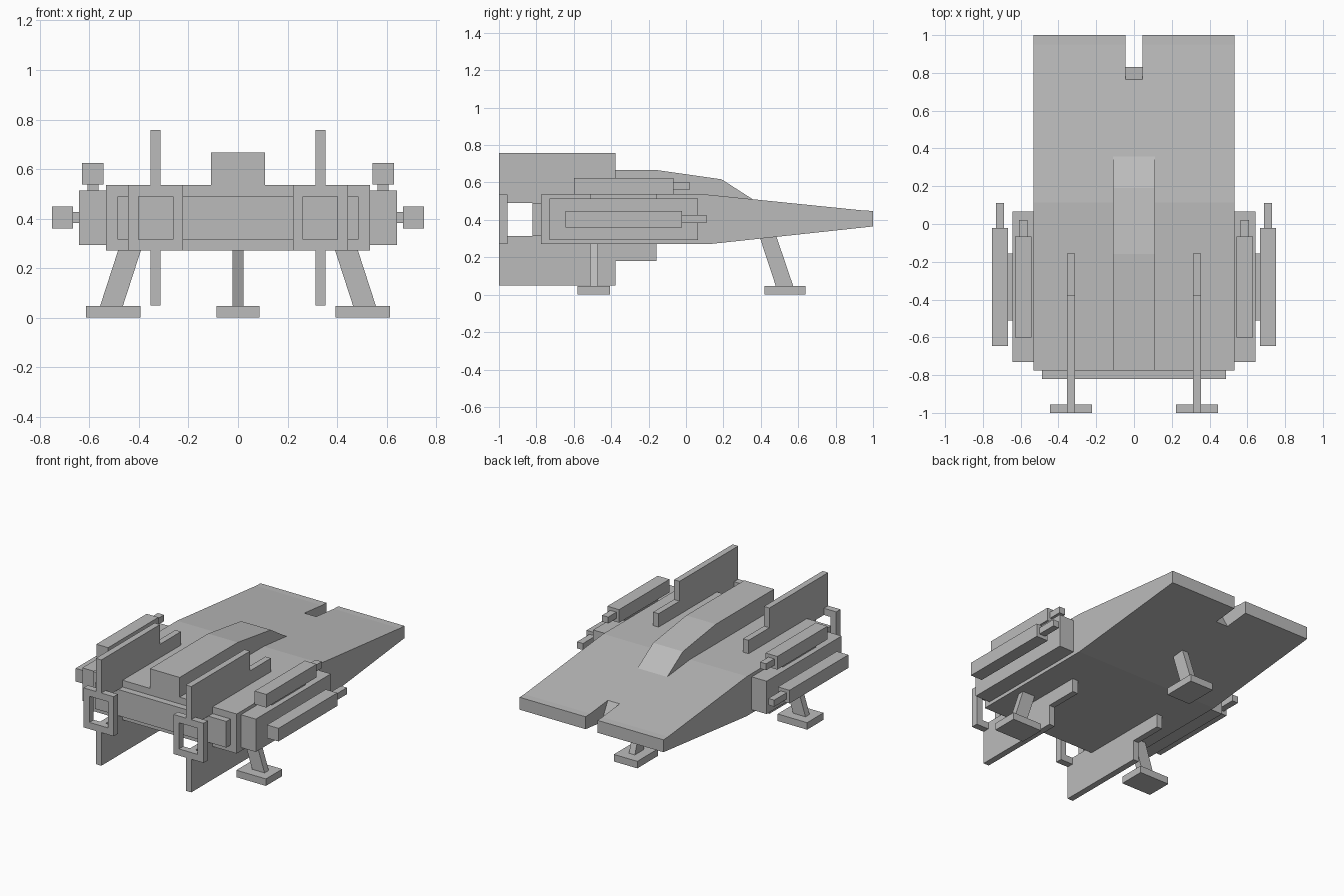
import bpy
import bmesh
from mathutils import Vector

if "Cube" in bpy.data.objects:
    bpy.data.objects.remove(bpy.data.objects["Cube"], do_unlink=True)

grey = bpy.data.materials.new("hull grey")
grey.use_nodes = True
grey.diffuse_color = (0.5, 0.5, 0.5, 1)
grey.node_tree.nodes["Principled BSDF"].inputs["Base Color"].default_value = (0.5, 0.5, 0.5, 1)


def prism(name, outline, offset):
    """Extrude a closed outline of 3D points along an offset."""
    bm = bmesh.new()
    face = bm.faces.new([bm.verts.new(p) for p in outline])
    new = bmesh.ops.extrude_face_region(bm, geom=[face])["geom"]
    bmesh.ops.translate(bm, vec=Vector(offset),
                        verts=[v for v in new if isinstance(v, bmesh.types.BMVert)])
    bmesh.ops.recalc_face_normals(bm, faces=bm.faces)
    mesh = bpy.data.meshes.new(name)
    bm.to_mesh(mesh)
    bm.free()
    mesh.materials.append(grey)
    obj = bpy.data.objects.new(name, mesh)
    bpy.context.collection.objects.link(obj)
    return obj


def side_profile(name, x0, x1, points):
    """Prism across the width from (y, z) points."""
    return prism(name, [(x0, y, z) for y, z in points], (x1 - x0, 0, 0))


def box(name, x, y, z):
    return side_profile(name, *x, [(y[0], z[0]), (y[1], z[0]), (y[1], z[1]), (y[0], z[1])])


def cut(obj, cutter):
    cutter.hide_render = True
    mod = obj.modifiers.new("cut", "BOOLEAN")
    mod.operation = "DIFFERENCE"
    mod.solver = "EXACT"
    mod.object = cutter
    graph = bpy.context.evaluated_depsgraph_get()
    mesh = bpy.data.meshes.new_from_object(obj.evaluated_get(graph))
    obj.modifiers.clear()
    obj.data = mesh
    bpy.data.objects.remove(cutter, do_unlink=True)


# Wedge hull with a slanted notch in the nose
hull = side_profile("hull", -0.533, 0.533, [
    (-0.775, 0.27), (0.12, 0.27), (1, 0.365), (1, 0.448),
    (0.95, 0.45), (0.115, 0.535), (-0.775, 0.535)])
cut(hull, side_profile("notch_cutter", -0.044, 0.044, [
    (0.7, 0.591), (0.895, 0.225), (1.1, 0.225), (1.1, 0.591)]))
box("rear_panel", (-0.487, 0.487), (-0.82, -0.76), (0.315, 0.49))

# Raised cabin on top
side_profile("cabin", -0.11, 0.11, [
    (-0.775, 0.5), (-0.775, 0.667), (-0.16, 0.667), (0.19, 0.617), (0.36, 0.508), (0.36, 0.48)])

# Front landing leg, leaning towards the nose
box("nose_foot", (-0.087, 0.087), (0.42, 0.64), (0, 0.047))
side_profile("nose_strut", -0.022, 0.022, [
    (0.48, 0.047), (0.573, 0.047), (0.477, 0.33), (0.387, 0.33)])

for side, s in (("left", 1), ("right", -1)):
    def sbox(name, x, y, z):
        return box(f"{side}_{name}", tuple(sorted((s * x[0], s * x[1]))), y, z)

    # Stepped fins above and below, mirrored about the hull's middle
    fin = [(-1, 0.49), (-1, 0.757), (-0.378, 0.757), (-0.378, 0.625), (-0.157, 0.625), (-0.157, 0.49)]
    side_profile(f"{side}_upper_fin", s * 0.313, s * 0.354, fin)
    side_profile(f"{side}_lower_fin", s * 0.313, s * 0.354, [(y, 0.805 - z) for y, z in fin])

    # Square frame joining the fins at the back
    frame = sbox("tail_frame", (0.222, 0.445), (-1, -0.955), (0.27, 0.535))
    cut(frame, sbox("frame_cutter", (0.263, 0.401), (-1.1, -0.9), (0.315, 0.49)))

    # Side pod with an upper and an outer gun
    sbox("pod", (0.53, 0.643), (-0.73, 0.065), (0.293, 0.513))
    sbox("upper_gun_mount", (0.563, 0.608), (-0.51, -0.155), (0.51, 0.54))
    sbox("upper_gun", (0.543, 0.63), (-0.6, -0.067), (0.537, 0.625))
    sbox("upper_barrel", (0.563, 0.608), (-0.08, 0.02), (0.56, 0.603))
    sbox("outer_gun_mount", (0.64, 0.67), (-0.51, -0.155), (0.383, 0.427))
    sbox("outer_gun", (0.666, 0.752), (-0.645, -0.022), (0.36, 0.448))
    sbox("outer_barrel", (0.687, 0.731), (-0.04, 0.11), (0.383, 0.427))

    # Rear landing legs, splayed outwards
    sbox("rear_foot", (0.394, 0.613), (-0.58, -0.407), (0, 0.047))
    strut = [(0.465, 0.047), (0.557, 0.047), (0.475, 0.3), (0.383, 0.3)]
    prism(f"{side}_rear_strut", [(s * x, -0.514, z) for x, z in strut], (0, 0.044, 0))
